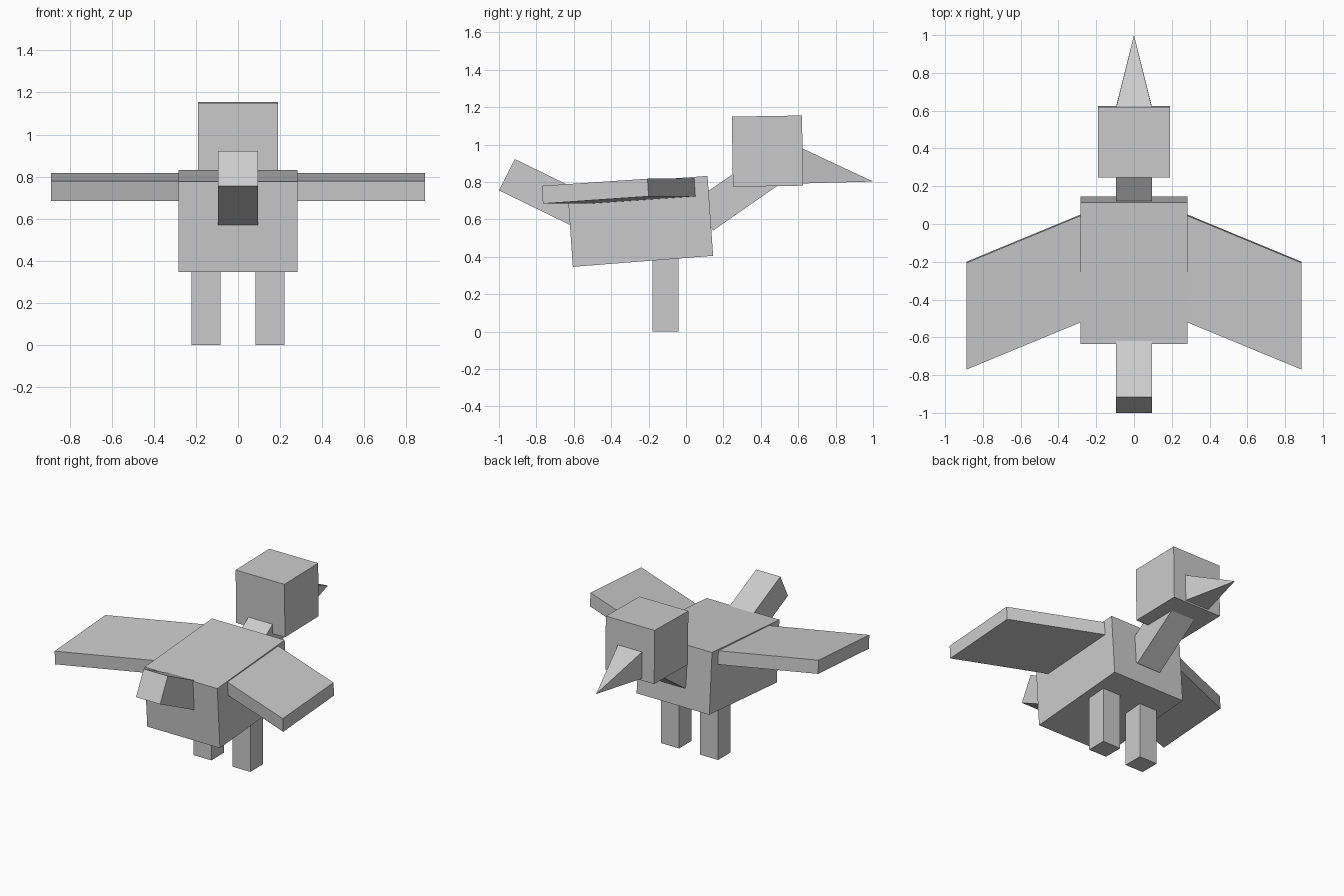
import bpy
import bmesh
from mathutils import Matrix, Vector

if "Cube" in bpy.data.objects:
    bpy.data.objects.remove(bpy.data.objects["Cube"], do_unlink=True)

GREY = (0.6, 0.6, 0.6, 1.0)
grey = bpy.data.materials.new("plain_grey")
grey.use_nodes = True
grey.diffuse_color = GREY
grey.node_tree.nodes["Principled BSDF"].inputs["Base Color"].default_value = GREY


def finish(name, bm):
    bmesh.ops.recalc_face_normals(bm, faces=bm.faces)
    mesh = bpy.data.meshes.new(name)
    bm.to_mesh(mesh)
    bm.free()
    mesh.materials.append(grey)
    obj = bpy.data.objects.new(name, mesh)
    bpy.context.collection.objects.link(obj)
    return obj


def prism(name, profile, x0, x1, sweep=0.0):
    """Extrude a side profile of (y, z) points from x0 to x1, sliding it back by sweep."""
    bm = bmesh.new()
    face = bm.faces.new([bm.verts.new((x0, y, z)) for y, z in profile])
    ext = bmesh.ops.extrude_face_region(bm, geom=[face])
    verts = [v for v in ext["geom"] if isinstance(v, bmesh.types.BMVert)]
    bmesh.ops.translate(bm, verts=verts, vec=Vector((x1 - x0, -sweep, 0)))
    return finish(name, bm)


# Body, head, and the bars of the neck and tail
prism("body", [(-0.635, 0.777), (0.115, 0.832), (0.145, 0.405), (-0.605, 0.346)], -0.283, 0.283)
prism("head", [(0.245, 1.149), (0.62, 1.155), (0.626, 0.78), (0.251, 0.774)], -0.19, 0.19)
prism("neck", [(0.04, 0.697), (0.31, 0.882), (0.49, 0.78), (0.145, 0.54)], -0.094, 0.094)
prism("tail", [(-0.915, 0.922), (-0.48, 0.71), (-0.565, 0.543), (-1.0, 0.755)], -0.094, 0.094)

# Beak: square pyramid leaning down to its tip
bm = bmesh.new()
base = [bm.verts.new((x, y, z)) for x, y, z in
        [(-0.094, 0.62, 0.98), (0.094, 0.62, 0.98), (0.094, 0.624, 0.792), (-0.094, 0.624, 0.792)]]
tip = bm.verts.new((0, 1.0, 0.802))
bm.faces.new(base)
for i in range(4):
    bm.faces.new([base[i], base[(i + 1) % 4], tip])
finish("beak", bm)

# Swept wings and straight legs, one of each per side
for side, s in (("left", 1), ("right", -1)):
    prism(side + "_wing", [(-0.521, 0.779), (0.044, 0.817), (0.05, 0.723), (-0.515, 0.684)],
          s * 0.283, s * 0.888, sweep=0.25)
    prism(side + "_leg", [(-0.18, 0), (-0.04, 0), (-0.04, 0.42), (-0.18, 0.42)], s * 0.082, s * 0.222)
